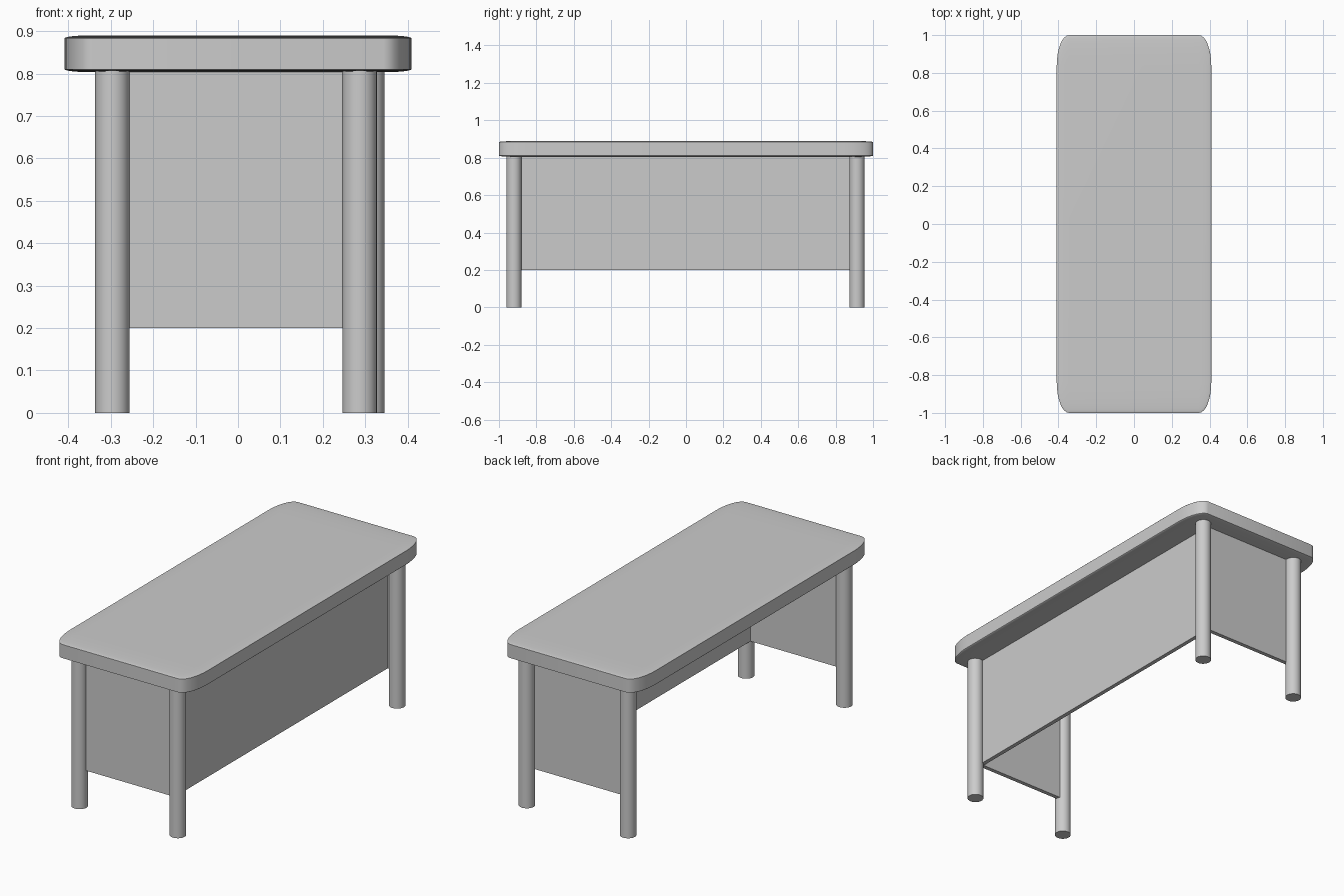
import bpy
import bmesh
from math import radians

if "Cube" in bpy.data.objects:
    bpy.data.objects.remove(bpy.data.objects["Cube"])


def finish(bm, name, loc, scale, smooth=True):
    """Turn a bmesh into a placed, scaled object."""
    bmesh.ops.scale(bm, vec=scale, verts=bm.verts)
    mesh = bpy.data.meshes.new(name)
    bm.to_mesh(mesh)
    bm.free()
    obj = bpy.data.objects.new(name, mesh)
    obj.location = loc
    bpy.context.collection.objects.link(obj)
    if smooth:
        bpy.ops.object.select_all(action='DESELECT')
        obj.select_set(True)
        bpy.context.view_layer.objects.active = obj
        bpy.ops.object.shade_smooth_by_angle(angle=radians(35))
    return obj


def box(name, lo, hi):
    bm = bmesh.new()
    bmesh.ops.create_cube(bm, size=1)
    return finish(bm, name, [(a + b) / 2 for a, b in zip(lo, hi)],
                  [b - a for a, b in zip(lo, hi)], smooth=False)


# Table top: a rounded cube squashed to a slab, so its corners stay elliptical
bm = bmesh.new()
bmesh.ops.create_cube(bm, size=2)
bmesh.ops.bevel(bm, geom=bm.edges[:], offset=0.16, segments=8,
                profile=0.5, affect='EDGES')
finish(bm, "table_top", (0, 0, 0.847), (0.409, 1.0, 0.0435))

# Round legs
R, LEG_TOP = 0.0405, 0.81
LEFT, RIGHT, FRONT, BACK = -0.2965, 0.287, -0.92, 0.914
RIGHT_BACK = 0.305
legs = {
    "front_left_leg": (LEFT, FRONT),
    "front_right_leg": (RIGHT, FRONT),
    "back_left_leg": (LEFT, BACK),
    "back_right_leg": (RIGHT_BACK, BACK),
}
for name, (x, y) in legs.items():
    bm = bmesh.new()
    bmesh.ops.create_cone(bm, cap_ends=True, segments=32,
                          radius1=R, radius2=R, depth=LEG_TOP)
    finish(bm, name, (x, y, LEG_TOP / 2), (1, 1, 1))

# Panels between the legs: two ends and the right long side
LOW = 0.20
box("front_panel", (LEFT, -0.923, LOW), (0.27, -0.901, LEG_TOP))
box("back_panel", (LEFT, 0.884, LOW), (0.28, 0.906, LEG_TOP))
box("side_panel", (0.248, -0.91, LOW), (0.27, 0.895, LEG_TOP))
